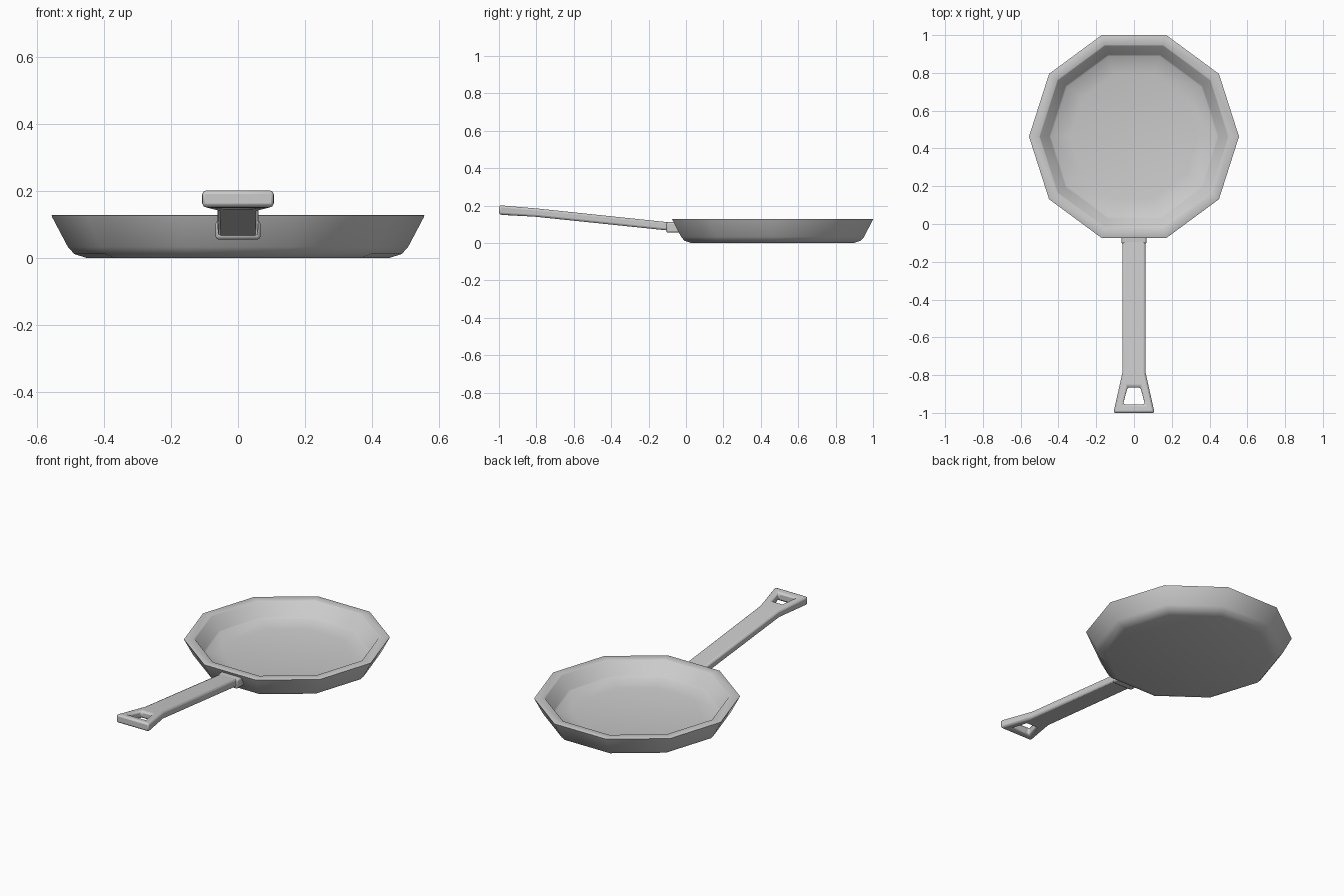
import bpy, bmesh, math

if "Cube" in bpy.data.objects:
    bpy.data.objects.remove(bpy.data.objects["Cube"])

SIDES = 10


def make_object(name, bm, bevel=0.0, smooth=40):
    bmesh.ops.recalc_face_normals(bm, faces=bm.faces[:])
    mesh = bpy.data.meshes.new(name)
    bm.to_mesh(mesh)
    bm.free()
    obj = bpy.data.objects.new(name, mesh)
    bpy.context.collection.objects.link(obj)
    if bevel:
        mod = obj.modifiers.new("bevel", "BEVEL")
        mod.width = bevel
        mod.segments = 2
        mod.limit_method = "ANGLE"
        mod.angle_limit = math.radians(30)
    bpy.ops.object.select_all(action="DESELECT")
    obj.select_set(True)
    bpy.context.view_layer.objects.active = obj
    bpy.ops.object.shade_smooth_by_angle(angle=math.radians(smooth))
    return obj


# Ten-sided pan: (radius, height) from underside, over the rim, to the floor
profile = [(0.45, 0.002), (0.488, 0.012), (0.507, 0.033), (0.554, 0.122),
           (0.556, 0.127), (0.551, 0.129), (0.503, 0.129), (0.497, 0.125),
           (0.449, 0.053), (0.44, 0.047), (0.34, 0.03)]
bm = bmesh.new()
rings = []
for r, z in profile:
    ring = []
    for i in range(SIDES):
        a = 2 * math.pi * i / SIDES
        ring.append(bm.verts.new((r * math.cos(a), 0.463 + 1.015 * r * math.sin(a), z)))
    rings.append(ring)
for lo, hi in zip(rings, rings[1:]):
    for i in range(SIDES):
        j = (i + 1) % SIDES
        bm.faces.new((lo[i], lo[j], hi[j], hi[i]))
bm.faces.new(rings[0])
bm.faces.new(rings[-1])
for v in rings[0]:
    v.co.z = 0.0
make_object("pan", bm)


# Handle: half outline (x, y, top height), flared end with a hanging hole
outline = [(0.06, -0.03, 0.104), (0.062, -0.79, 0.183), (0.109, -1.0, 0.202),
           (0.034, -0.865, 0.190), (0.058, -0.955, 0.198)]
THICK = 0.044
bm = bmesh.new()
right = [bm.verts.new(p) for p in outline]
left = [bm.verts.new((-x, y, z)) for x, y, z in outline]
for a, b in ((0, 1), (1, 3), (2, 4)):
    bm.faces.new((right[a], right[b], left[b], left[a]))
for side in (right, left):
    bm.faces.new([side[k] for k in (1, 2, 4, 3)])
bmesh.ops.recalc_face_normals(bm, faces=bm.faces[:])
ext = bmesh.ops.extrude_face_region(bm, geom=bm.faces[:], use_keep_orig=True)
for v in ext["geom"]:
    if isinstance(v, bmesh.types.BMVert):
        v.co.z -= THICK + (0.006 if v.co.y < -0.95 else 0)
make_object("handle", bm, bevel=0.011)

# Collar where the handle meets the pan wall
bm = bmesh.new()
bmesh.ops.create_cube(bm, size=1)
for v in bm.verts:
    v.co = (v.co.x * 0.134, -0.065 + v.co.y * 0.08, 0.083 + v.co.z * 0.056)
make_object("handle_collar", bm, bevel=0.01)
